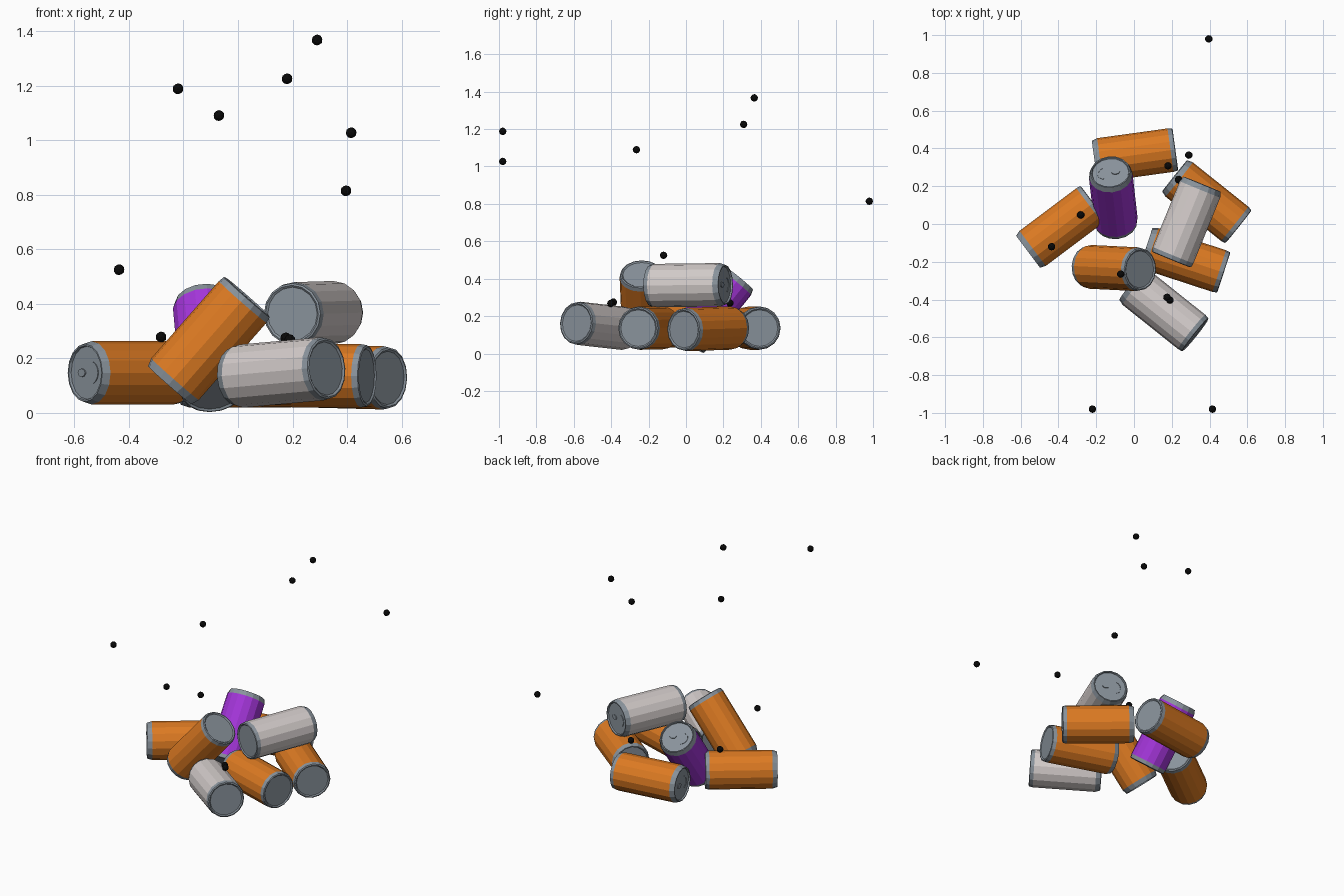
import bpy, bmesh, math
from mathutils import Vector, Matrix

if "Cube" in bpy.data.objects:
    bpy.data.objects.remove(bpy.data.objects["Cube"])


def material(name, rgb):
    m = bpy.data.materials.new(name)
    m.diffuse_color = (*rgb, 1)
    m.use_nodes = True
    m.node_tree.nodes["Principled BSDF"].inputs["Base Color"].default_value = m.diffuse_color
    return m


ORANGE = material("orange paint", (0.72, 0.195, 0.016))
WHITE = material("white paint", (0.65, 0.60, 0.59))
PURPLE = material("purple paint", (0.37, 0.036, 0.70))
METAL = material("grey metal", (0.25, 0.29, 0.33))
BLACK = material("black", (0.003, 0.003, 0.003))

SIDES = 16
HALF = 0.216
# radius, height along the can axis, from bottom plate to lid
PROFILE = [(0.098, -HALF + 0.006), (0.105, -HALF), (0.112, -HALF + 0.003),
           (0.116, -0.190), (0.116, 0.186), (0.108, HALF - 0.006),
           (0.106, HALF), (0.100, HALF), (0.097, HALF - 0.009)]
BODY_SEGMENT = 3


def add_plate(bm, outline, z, thickness):
    """Thin raised plate with the given 2D outline."""
    low = [bm.verts.new((x, y, z)) for x, y in outline]
    high = [bm.verts.new((x, y, z + thickness)) for x, y in outline]
    n = len(outline)
    faces = [bm.faces.new(high)]
    for i in range(n):
        j = (i + 1) % n
        faces.append(bm.faces.new((low[i], low[j], high[j], high[i])))
    for f in faces:
        f.material_index = 1


def oval(cx, cy, rx, ry, n=12):
    return [(cx + rx * math.cos(2 * math.pi * i / n),
             cy + ry * math.sin(2 * math.pi * i / n)) for i in range(n)]


def can(name, paint, bottom, top):
    bottom, top = Vector(bottom), Vector(top)
    bm = bmesh.new()
    # turned shell
    rings = [[bm.verts.new((r * math.cos(2 * math.pi * i / SIDES),
                            r * math.sin(2 * math.pi * i / SIDES), z))
              for i in range(SIDES)] for r, z in PROFILE]
    for k in range(len(rings) - 1):
        for i in range(SIDES):
            j = (i + 1) % SIDES
            f = bm.faces.new((rings[k][i], rings[k][j], rings[k + 1][j], rings[k + 1][i]))
            f.material_index = 0 if k == BODY_SEGMENT else 1
    # bottom plate and lid
    bm.faces.new(rings[0][::-1]).material_index = 1
    bm.faces.new(rings[-1]).material_index = 1
    # pull tab and crescent-shaped mouth crease on the lid
    lid = PROFILE[-1][1]
    add_plate(bm, oval(-0.028, 0, 0.022, 0.015), lid, 0.005)
    arc = [math.radians(-70 + 14 * i) for i in range(11)]
    crescent = [(0.025 + 0.045 * math.cos(a), 0.042 * math.sin(a)) for a in arc]
    crescent += [(0.025 + 0.039 * math.cos(a), 0.037 * math.sin(a)) for a in reversed(arc)]
    add_plate(bm, crescent, lid, 0.003)
    bm.normal_update()

    mesh = bpy.data.meshes.new(name)
    bm.to_mesh(mesh)
    bm.free()
    mesh.materials.append(paint)
    mesh.materials.append(METAL)
    ob = bpy.data.objects.new(name, mesh)
    rot = (top - bottom).to_track_quat('Z', 'Y').to_matrix().to_4x4()
    ob.matrix_world = Matrix.Translation((top + bottom) / 2) @ rot
    bpy.context.collection.objects.link(ob)


# pile of cans: bottom end centre, top end centre
can("can_back", ORANGE, (0.222, 0.395, 0.136), (-0.212, 0.335, 0.136))
can("can_right_back", ORANGE, (0.553, -0.015, 0.128), (0.215, 0.255, 0.137))
can("can_right_front", ORANGE, (0.475, -0.257, 0.136), (0.065, -0.123, 0.137))
can("can_left", ORANGE, (-0.218, 0.110, 0.147), (-0.558, -0.145, 0.147))
can("can_leaning", ORANGE, (0.033, -0.240, 0.425), (-0.249, -0.226, 0.103))
can("can_front", WHITE, (0.325, -0.587, 0.163), (-0.010, -0.320, 0.133))
can("can_upper", WHITE, (0.197, -0.190, 0.363), (0.361, 0.212, 0.368))
can("can_tilted", PURPLE, (-0.095, 0.008, 0.075), (-0.125, 0.273, 0.403))

# flies hovering around and resting on the pile
FLIES = [(0.29, 0.365, 1.367), (0.18, 0.308, 1.225), (-0.22, -0.98, 1.188),
         (-0.07, -0.265, 1.09), (0.415, -0.98, 1.027), (0.396, 0.98, 0.814),
         (-0.436, -0.12, 0.525), (-0.282, 0.048, 0.278), (0.175, -0.388, 0.275),
         (0.19, -0.402, 0.268), (0.236, 0.235, 0.27)]
for i, pos in enumerate(FLIES):
    bpy.ops.mesh.primitive_ico_sphere_add(subdivisions=2, radius=0.02, location=pos)
    fly = bpy.context.object
    fly.name = f"fly_{i + 1}"
    fly.data.materials.append(BLACK)
